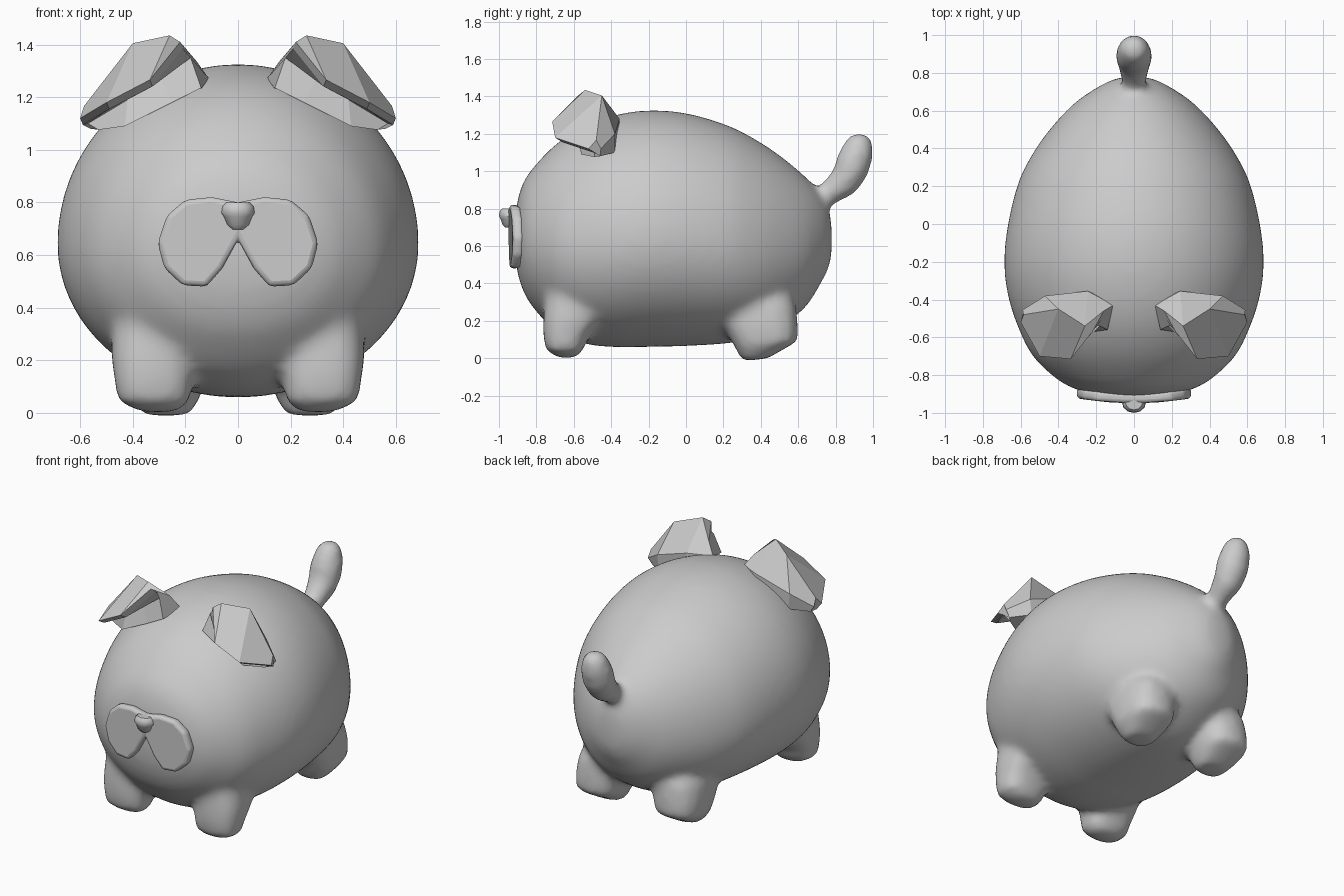
import bpy, bmesh
from math import cos, sin, pi, copysign
from mathutils import Vector

if "Cube" in bpy.data.objects:
    bpy.data.objects.remove(bpy.data.objects["Cube"])


def loft(name, rings, closed=True, loop=False, smooth=40, mirror=False):
    """Skin a list of equal-length point rows and cap the ends."""
    bm = bmesh.new()
    rows = [[bm.verts.new(p) for p in r] for r in rings]
    n = len(rows[0])
    pairs = list(zip(rows, rows[1:])) + ([(rows[-1], rows[0])] if loop else [])
    for a, b in pairs:
        for i in range(n if closed else n - 1):
            j = (i + 1) % n
            bm.faces.new((a[i], a[j], b[j], b[i]))
    if loop:
        bm.faces.new([r[0] for r in rows])
        bm.faces.new([r[-1] for r in reversed(rows)])
    else:
        bm.faces.new(rows[0][::-1])
        bm.faces.new(rows[-1])
    if mirror:
        geom = bmesh.ops.duplicate(bm, geom=bm.verts[:] + bm.edges[:] + bm.faces[:])["geom"]
        for v in geom:
            if isinstance(v, bmesh.types.BMVert):
                v.co.x *= -1
    bmesh.ops.recalc_face_normals(bm, faces=bm.faces)
    me = bpy.data.meshes.new(name)
    bm.to_mesh(me)
    bm.free()
    ob = bpy.data.objects.new(name, me)
    bpy.context.collection.objects.link(ob)
    if smooth:
        select([ob])
        bpy.ops.object.shade_smooth_by_angle(angle=smooth * pi / 180)
    return ob


def select(obs):
    bpy.ops.object.select_all(action='DESELECT')
    for o in obs:
        o.select_set(True)
    bpy.context.view_layer.objects.active = obs[0]


def oval(n, power=2.0):
    f = lambda v: copysign(abs(v) ** (2 / power), v)
    return [(f(cos(2 * pi * i / n)), f(sin(2 * pi * i / n))) for i in range(n)]


def spline(pts, steps):
    """Catmull-Rom curve through tuples of any length."""
    out = []
    ext = [pts[0]] + pts + [pts[-1]]
    for p, q, r, s in zip(ext, ext[1:], ext[2:], ext[3:]):
        for k in range(steps):
            t = k / steps
            out.append([b + .5 * t * (c - a + t * (2*a - 5*b + 4*c - d + t * (3*(b - c) + d - a)))
                        for a, b, c, d in zip(p, q, r, s)])
    return out + [list(pts[-1])]


# egg-shaped body: y, half width, top z, bottom z
sections = [(-.915, .07, .72, .58), (-.903, .20, .83, .47), (-.874, .31, .93, .37),
            (-.82, .41, 1.015, .275), (-.70, .535, 1.14, .15), (-.55, .612, 1.239, .08),
            (-.38, .667, 1.300, .060), (-.20, .687, 1.325, .061), (0, .667, 1.31, .066),
            (.22, .612, 1.246, .08), (.38, .532, 1.165, .11), (.52, .430, 1.07, .18),
            (.64, .315, .968, .275), (.72, .20, .878, .40), (.765, .11, .79, .49),
            (.78, .04, .69, .58)]
rings = []
for y, w, top, bot in spline(sections, 5):
    mid = (top + bot) / 2 - .04 * (top - bot)
    rings.append([(w * c, y, mid + (top - mid if s > 0 else mid - bot) * s)
                  for c, s in oval(72)])
parts = [loft("body", rings)]

# stubby legs: z, centre x, centre y, radius x, radius y, tilt of the ring along y
legs = {
    "front_legs": [(.50, .28, -.50, .15, .18, 0), (.33, .31, -.57, .17, .185, 0),
                   (.20, .32, -.61, .163, .155, 0), (.12, .32, -.64, .15, .125, 0),
                   (.045, .32, -.65, .14, .10, 0), (.002, .30, -.635, .07, .05, 0)],
    "back_legs": [(.48, .20, .32, .13, .18, 0), (.28, .26, .375, .165, .215, 0),
                  (.17, .275, .40, .16, .20, 0), (.075, .28, .43, .145, .17, .1),
                  (-.008, .27, .37, .09, .07, .12)]}
for name, data in legs.items():
    parts.append(loft(name, [[(cx + rx * c, cy + ry * s, z + t * ry * s) for c, s in oval(16, 2.6)]
                             for z, cx, cy, rx, ry, t in data], mirror=True))

# upright tail: y, z, radius, direction lean
rings = []
for y, z, r, a in [(.64, .81, .065, .5), (.76, .88, .066, .5), (.85, .95, .09, .7),
                   (.89, 1.03, .10, 1.0), (.92, 1.11, .09, 1.2),
                   (.935, 1.17, .068, 1.3), (.94, 1.202, .035, 1.4)]:
    rings.append([(r * c, y - r * s * sin(a), z + r * s * cos(a)) for c, s in oval(14)])
parts.append(loft("tail", rings))

# fuse body, legs and tail into one softly blended skin
select(parts)
bpy.ops.object.join()
body = parts[0]
fuse = body.modifiers.new("Fuse", 'REMESH')
fuse.mode, fuse.voxel_size, fuse.use_smooth_shade = 'VOXEL', .022, True
soften = body.modifiers.new("Soften", 'SMOOTH')
soften.factor, soften.iterations = .5, 12

# two-lobed muzzle plate, tipped slightly back at the foot
half = [(.1, .82), (.2, .81), (.27, .75), (.305, .645), (.28, .55),
        (.21, .485), (.12, .48), (.06, .55)]
outline = [(0, .80)] + half + [(0, .66)] + [(-x, z) for x, z in half[::-1]]
muzzle = loft("muzzle", [[(x, y + .3 * x * x, z) for x, z in outline]
                         for y in (-.95, -.895)], smooth=60)
bev = muzzle.modifiers.new("Bevel", 'BEVEL')
bev.width, bev.segments = .02, 3

# nose: z, radius
loft("nose", [[(r * c, -.945 + .86 * r * s, z) for c, s in oval(12)]
              for z, r in [(.80, .045), (.785, .06), (.76, .064), (.745, .054),
                           (.715, .042), (.698, .022)]])

# faceted ears: back sheet folds over a ridge into a front flap
base = [(.14, -.40, 1.22), (.25, -.36, 1.20), (.46, -.38, 1.10), (.56, -.46, 1.08)]
bulge = [(.11, -.43, 1.27), (.245, -.355, 1.28), (.47, -.38, 1.20), (.59, -.455, 1.12)]
ridge = [(.16, -.46, 1.34), (.26, -.54, 1.435), (.40, -.45, 1.405), (.585, -.48, 1.167)]
lip = [(.22, -.57, 1.41), (.335, -.715, 1.266), (.50, -.70, 1.18), (.60, -.52, 1.12)]
under = [Vector(p) + Vector((-.01, .04, -.025)) for p in lip]
recess = [(.18, -.54, 1.35), (.30, -.53, 1.28), (.42, -.53, 1.19), (.57, -.49, 1.10)]
front = [(.14, -.56, 1.235), (.25, -.575, 1.18), (.43, -.56, 1.09), (.53, -.49, 1.076)]
loft("ears", [base, bulge, ridge, lip, under, recess, front],
     closed=False, loop=True, smooth=0, mirror=True)
